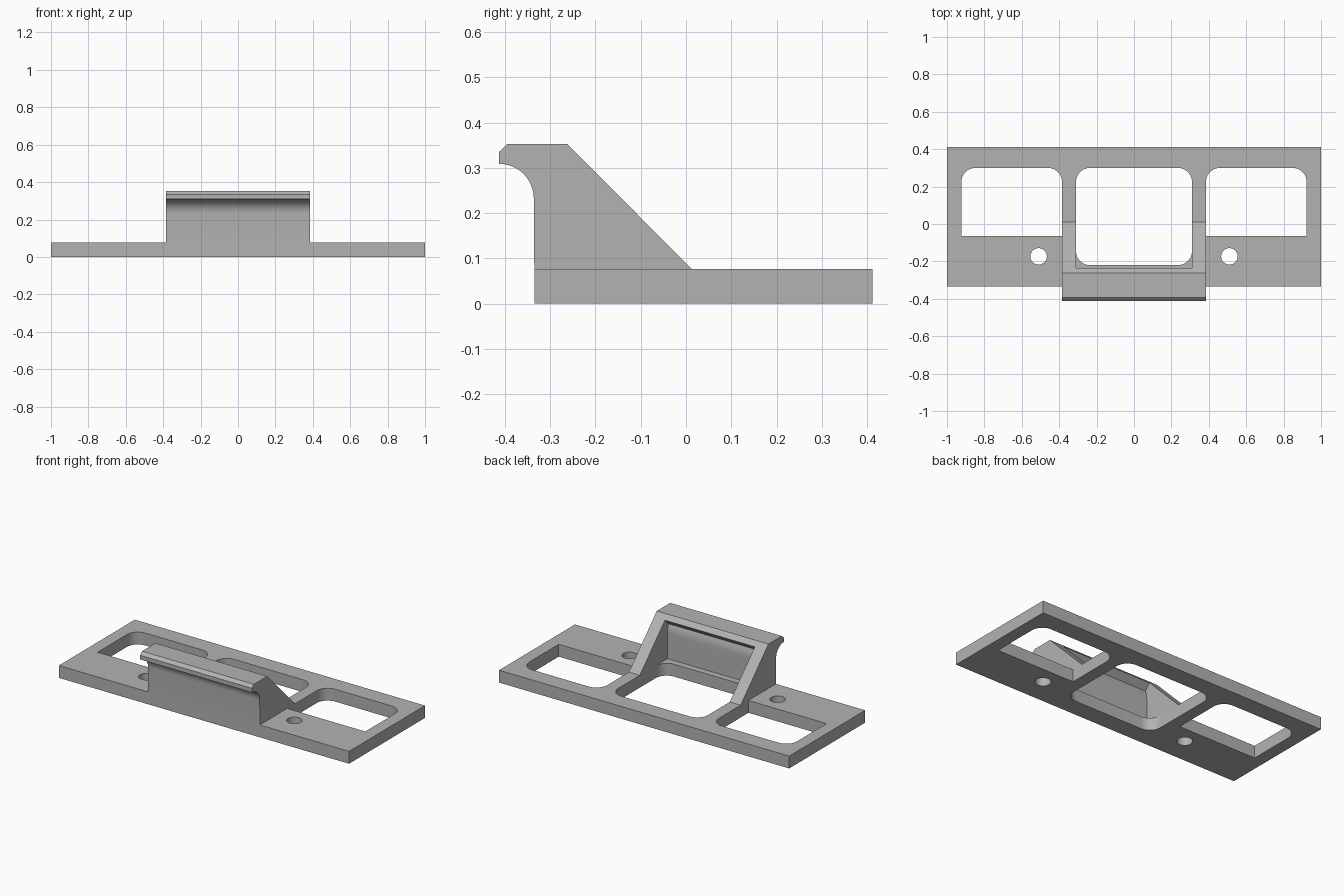
import bpy, bmesh
from math import cos, sin, pi, atan2
from mathutils import Matrix

if "Cube" in bpy.data.objects:
    bpy.data.objects.remove(bpy.data.objects["Cube"], do_unlink=True)

gray = bpy.data.materials.new("plain gray")
gray.use_nodes = True
gray.diffuse_color = (0.45, 0.45, 0.45, 1)
gray.node_tree.nodes["Principled BSDF"].inputs["Base Color"].default_value = gray.diffuse_color

T = 0.077            # plate and wall thickness
BACK, FRONT = 0.412, -0.335
OUT, IN = 0.385, 0.31  # outer and inner faces of the ribs


def arc(cx, cy, r, a, b, n=10):
    return [(cx + r * cos(a + (b - a) * i / n), cy + r * sin(a + (b - a) * i / n))
            for i in range(n + 1)]


def window(x0, x1, y0, y1, r, round_front):
    """Rectangle outline with rounded back corners and optional rounded front ones."""
    pts = arc(x1 - r, y1 - r, r, 0, pi / 2) + arc(x0 + r, y1 - r, r, pi / 2, pi)
    if round_front:
        return pts + arc(x0 + r, y0 + r, r, pi, 1.5 * pi) + arc(x1 - r, y0 + r, r, 1.5 * pi, 2 * pi)
    return pts + [(x0, y0), (x1, y0)]


def solid(name, outlines, depth, matrix):
    """Extrude filled outlines (the first is the rim, the rest are holes) along local z."""
    cu = bpy.data.curves.new(name, "CURVE")
    cu.dimensions, cu.fill_mode, cu.extrude = "2D", "BOTH", depth / 2
    for pts in outlines:
        sp = cu.splines.new("POLY")
        sp.points.add(len(pts) - 1)
        for p, (x, y) in zip(sp.points, pts):
            p.co = (x, y, 0, 1)
        sp.use_cyclic_u = True
    tmp = bpy.data.objects.new(name + " outline", cu)
    bpy.context.collection.objects.link(tmp)
    bpy.context.view_layer.update()
    mesh = bpy.data.meshes.new_from_object(tmp.evaluated_get(bpy.context.evaluated_depsgraph_get()))
    bpy.data.objects.remove(tmp, do_unlink=True)
    bm = bmesh.new()
    bm.from_mesh(mesh)
    bmesh.ops.remove_doubles(bm, verts=bm.verts, dist=1e-5)
    bmesh.ops.transform(bm, matrix=matrix, verts=bm.verts)
    bmesh.ops.recalc_face_normals(bm, faces=bm.faces)
    bmesh.ops.dissolve_limit(bm, angle_limit=0.01, verts=bm.verts, edges=bm.edges)
    bm.to_mesh(mesh)
    bm.free()
    mesh.name = name
    mesh.materials.clear()
    mesh.materials.append(gray)
    ob = bpy.data.objects.new(name, mesh)
    bpy.context.collection.objects.link(ob)
    return ob


def smooth(ob):
    bpy.ops.object.select_all(action="DESELECT")
    ob.select_set(True)
    bpy.context.view_layer.objects.active = ob
    bpy.ops.object.shade_smooth_by_angle(angle=pi / 6)


# Base plate with three windows and two screw holes
rim = [(-1, FRONT), (1, FRONT), (1, BACK), (-1, BACK)]
holes = [window(-IN, IN, -0.22, 0.3, 0.075, True)]
for s in (-1, 1):
    x0, x1 = sorted((s * OUT, s * 0.923))
    holes.append(window(x0, x1, -0.065, 0.3, 0.075, False))
    holes.append(arc(s * 0.51, -0.173, 0.044, 0, 2 * pi, 32)[:-1])
plate = solid("base_plate", [rim] + holes, T, Matrix.Translation((0, 0, T / 2)))

# Profiles are drawn as (y, z) and extruded along x
side = Matrix(((0, 0, 1, 0), (1, 0, 0, 0), (0, 1, 0, 0), (0, 0, 0, 1)))

# Hooked bracket with sloping ribs
cy, cz = -0.413, 0.232
hook = [(0.012, T), (FRONT, T)] + arc(cy, cz, 0.077, 0, pi / 2)
hook += [(cy, 0.335), (-0.394, 0.353), (-0.262, 0.353)]
bracket = solid("hook_bracket", [hook], 2 * OUT, side)

# Pocket behind the front wall, following the curve of the hook
wall = arc(cy, cz, 0.153, 0, atan2(0.058, 0.142), 8)
pocket = [(0.1, 0.03), (cy + 0.153, 0.03)] + wall + [(-0.195, 0.366), (0.1, 0.366)]
cutter = solid("pocket_cutter", [pocket], 2 * IN, side)
cutter.hide_render = True
mod = bracket.modifiers.new("pocket", "BOOLEAN")
mod.operation, mod.object, mod.solver = "DIFFERENCE", cutter, "EXACT"
bpy.context.view_layer.objects.active = bracket
bpy.ops.object.modifier_apply(modifier=mod.name)
bpy.data.objects.remove(cutter, do_unlink=True)

for ob in (plate, bracket):
    smooth(ob)
